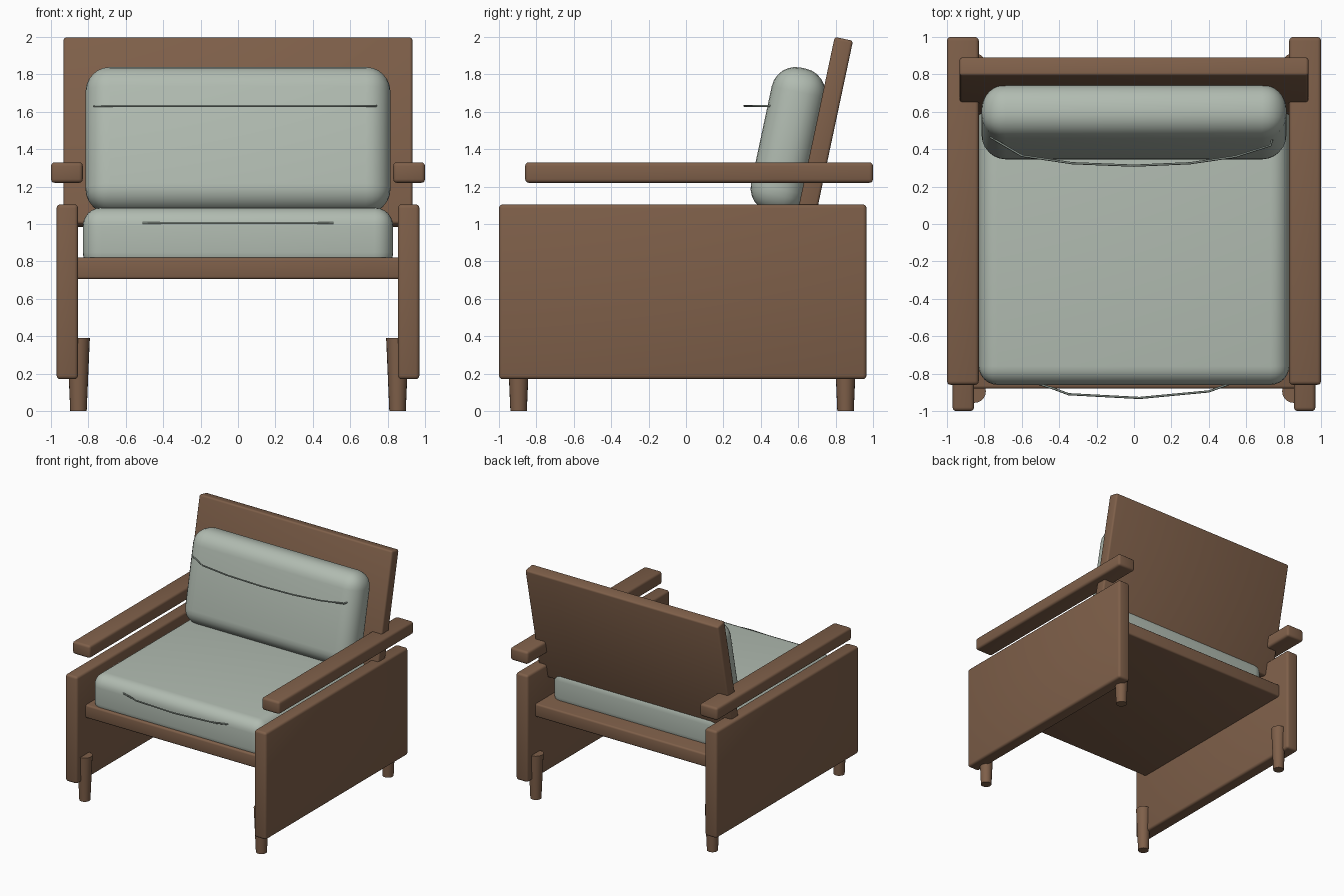
import bpy, bmesh
from math import radians
from mathutils import Matrix

if "Cube" in bpy.data.objects:
    bpy.data.objects.remove(bpy.data.objects["Cube"])


def material(name, color):
    m = bpy.data.materials.new(name)
    m.diffuse_color = (*color, 1)
    m.use_nodes = True
    m.node_tree.nodes["Principled BSDF"].inputs["Base Color"].default_value = m.diffuse_color
    return m


WOOD = material("wood", (0.21, 0.115, 0.067))
FABRIC = material("fabric", (0.44, 0.50, 0.44))
CORD = material("cord", (0.28, 0.33, 0.29))
LEAN = radians(-12)


def smooth(ob):
    bpy.ops.object.select_all(action='DESELECT')
    ob.select_set(True)
    bpy.context.view_layer.objects.active = ob
    bpy.ops.object.shade_smooth_by_angle(angle=radians(35))


def add_mesh(name, bm, mat, loc, tilt=0.0):
    me = bpy.data.meshes.new(name)
    bm.to_mesh(me)
    bm.free()
    me.materials.append(mat)
    ob = bpy.data.objects.new(name, me)
    bpy.context.collection.objects.link(ob)
    ob.location = loc
    ob.rotation_euler.x = tilt
    smooth(ob)
    return ob


def rounded_box(name, size, loc, bevel, segments, mat, tilt=0.0):
    bm = bmesh.new()
    bmesh.ops.create_cube(bm, size=1, matrix=Matrix.Diagonal((*size, 1)))
    bmesh.ops.bevel(bm, geom=bm.edges[:], offset=bevel, segments=segments,
                    profile=0.5, affect='EDGES')
    return add_mesh(name, bm, mat, loc, tilt)


def seam_cord(name, points, z):
    cu = bpy.data.curves.new(name, 'CURVE')
    cu.dimensions = '3D'
    cu.bevel_depth = 0.006
    cu.bevel_resolution = 1
    cu.use_fill_caps = True
    sp = cu.splines.new('POLY')
    sp.points.add(len(points) - 1)
    for p, (x, y) in zip(sp.points, points):
        p.co = (x, y, z, 1)
    cu.materials.append(CORD)
    bpy.context.collection.objects.link(bpy.data.objects.new(name, cu))


# side panels, armrests and tapered legs
for side, s in (("left", -1), ("right", 1)):
    rounded_box(f"{side}_side_panel", (0.115, 1.965, 0.935),
                (s * 0.9125, -0.0175, 0.6375), 0.02, 3, WOOD)
    rounded_box(f"{side}_armrest", (0.17, 1.86, 0.11),
                (s * 0.915, 0.07, 1.275), 0.02, 3, WOOD)
    for end, y in (("front", -0.895), ("back", 0.853)):
        bm = bmesh.new()
        bmesh.ops.create_cone(bm, cap_ends=True, segments=20, radius1=0.044,
                              radius2=0.061, depth=0.39)
        add_mesh(f"{side}_{end}_leg", bm, WOOD, (s * 0.853, y, 0.195))

# seat board and leaning back panel
rounded_box("seat_board", (1.74, 1.735, 0.115), (0, -0.0125, 0.7625), 0.015, 3, WOOD)
rounded_box("back_panel", (1.865, 0.10, 1.02), (0, 0.738, 1.491), 0.015, 3, WOOD, LEAN)

# cushions
rounded_box("seat_cushion", (1.66, 1.56, 0.34), (0, -0.08, 0.918), 0.10, 6, FABRIC)
rounded_box("back_cushion", (1.63, 0.29, 0.79), (0, 0.545, 1.447), 0.13, 6, FABRIC, LEAN)

# loose seam cords
seam_cord("seat_seam", [(-0.51, -0.855), (-0.43, -0.88), (-0.35, -0.91), (0.03, -0.93),
                        (0.40, -0.895), (0.51, -0.855)], 1.005)
seam_cord("back_seam", [(-0.77, 0.465), (-0.60, 0.365), (-0.33, 0.325), (0, 0.312),
                        (0.30, 0.325), (0.54, 0.36), (0.73, 0.42), (0.74, 0.46)], 1.632)
